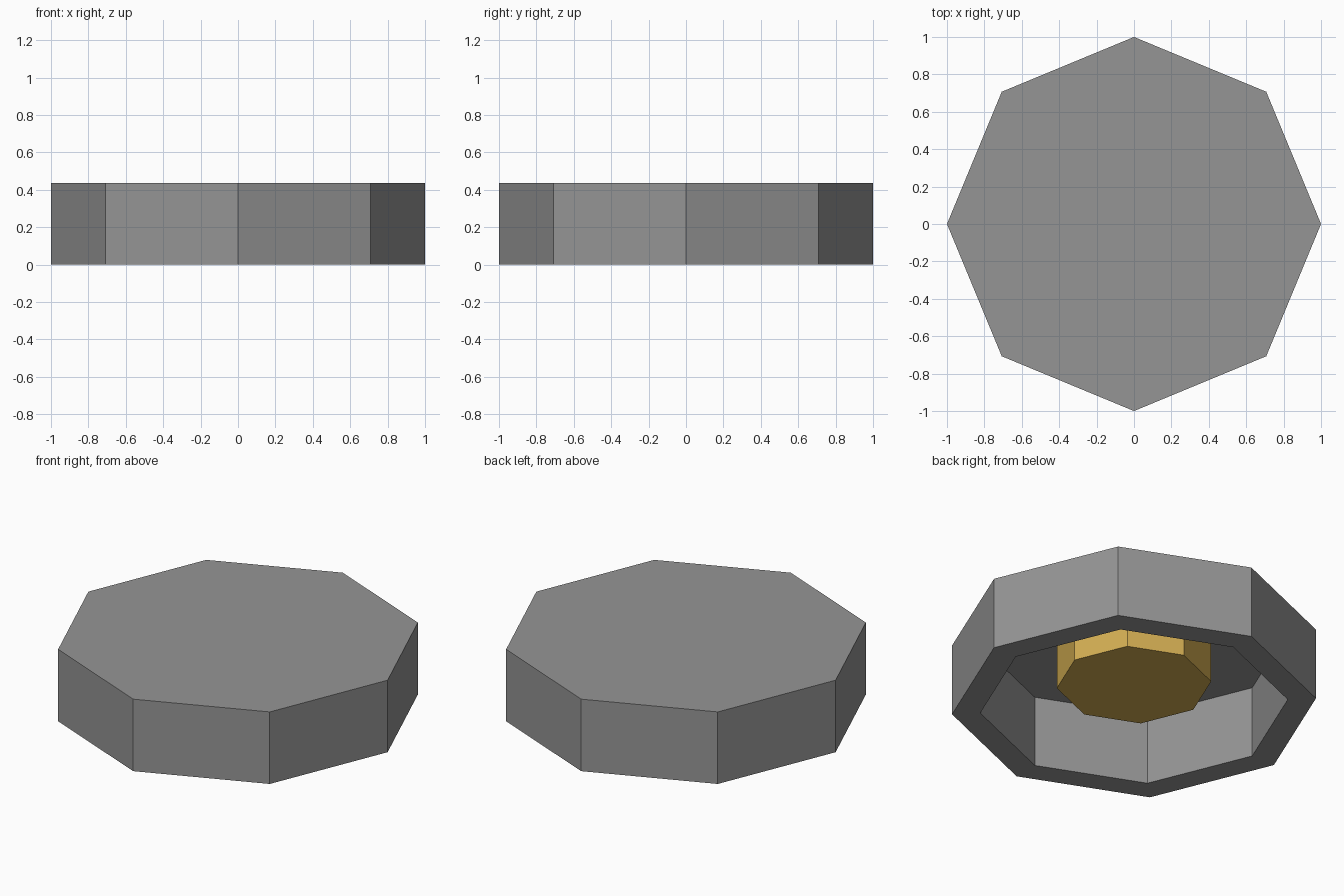
import bpy
import bmesh
from mathutils import Vector

SIDES = 8
HEIGHT = 0.435
RIM = 0.845        # inner radius of the shell opening
LID = 0.004        # thickness of the top plate

cube = bpy.data.objects.get("Cube")
if cube:
    bpy.data.objects.remove(cube, do_unlink=True)


def make_material(name, colour):
    mat = bpy.data.materials.new(name)
    mat.use_nodes = True
    mat.diffuse_color = colour
    mat.node_tree.nodes["Principled BSDF"].inputs["Base Color"].default_value = colour
    return mat


def octagon_prism(bm, radius, bottom, top):
    made = bmesh.ops.create_cone(bm, cap_ends=True, segments=SIDES, radius1=radius,
                                 radius2=radius, depth=top - bottom)
    bmesh.ops.translate(bm, verts=made["verts"], vec=(0, 0, (top + bottom) / 2))


def extrude_face(bm, face):
    return bmesh.ops.extrude_discrete_faces(bm, faces=[face])["faces"][0]


def add_object(name, bm, mat):
    bmesh.ops.recalc_face_normals(bm, faces=bm.faces)
    mesh = bpy.data.meshes.new(name)
    bm.to_mesh(mesh)
    bm.free()
    mesh.materials.append(mat)
    obj = bpy.data.objects.new(name, mesh)
    bpy.context.collection.objects.link(obj)
    return obj


grey = make_material("grey metal", (0.3, 0.3, 0.3, 1))
gold = make_material("warm gold", (0.65, 0.42, 0.085, 1))

# Octagonal shell: a prism hollowed out from below
bm = bmesh.new()
octagon_prism(bm, 1, 0, HEIGHT)
base = min(bm.faces, key=lambda f: f.calc_center_median().z)
inner = extrude_face(bm, base)
bmesh.ops.scale(bm, verts=inner.verts, vec=(RIM, RIM, 1))
ceiling = extrude_face(bm, inner)
bmesh.ops.translate(bm, verts=ceiling.verts, vec=Vector((0, 0, HEIGHT - LID)))
add_object("shell", bm, grey)

# Central boss hanging from the ceiling
bm = bmesh.new()
octagon_prism(bm, 0.424, 0.136, HEIGHT - LID / 2)
add_object("centre_boss", bm, gold)
